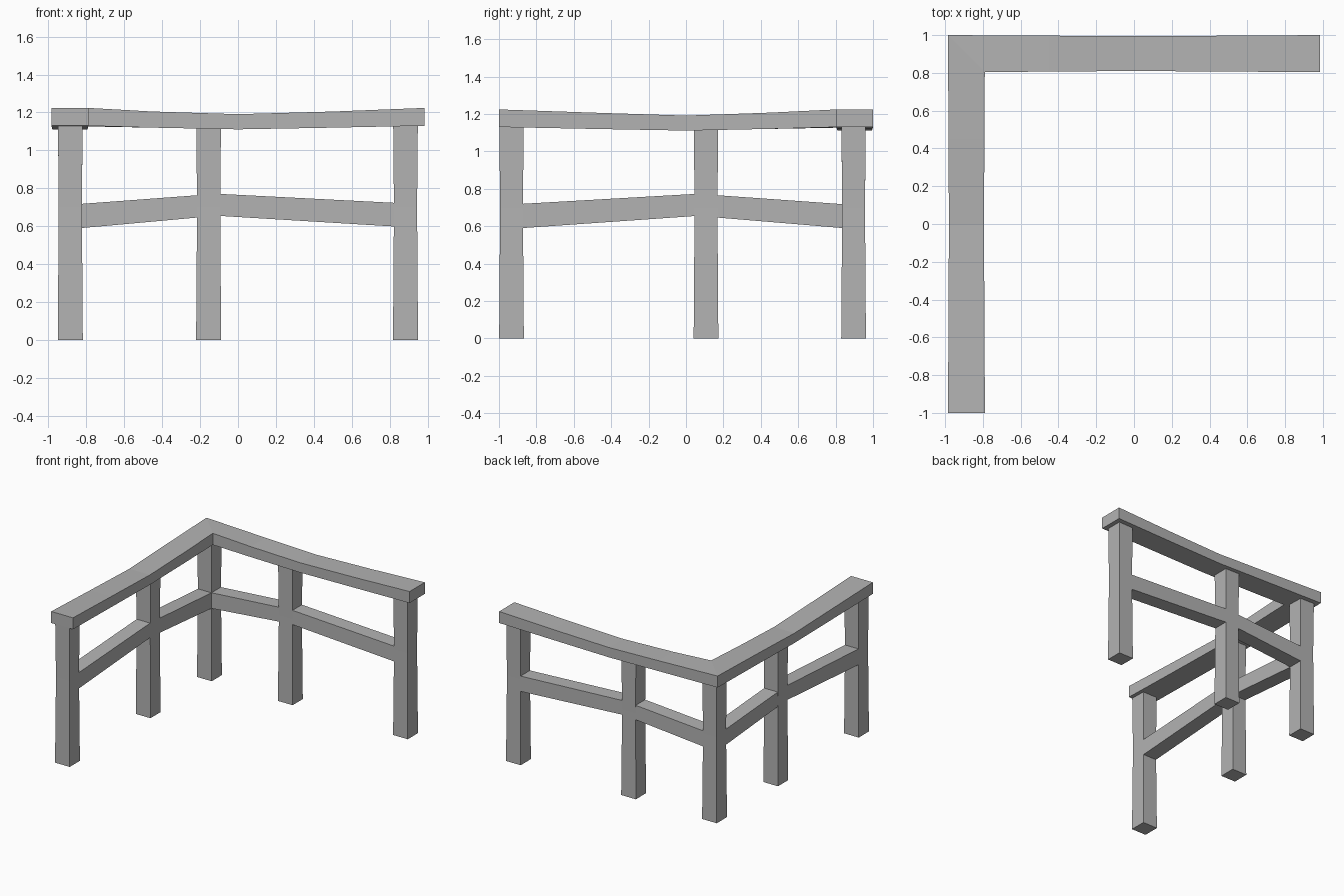
import bpy
import bmesh

cube = bpy.data.objects.get("Cube")
if cube:
    bpy.data.objects.remove(cube, do_unlink=True)

# Single plain grey
grey = bpy.data.materials.new("grey")
grey.use_nodes = True
colour = (0.45, 0.45, 0.45, 1)
grey.diffuse_color = colour
grey.node_tree.nodes["Principled BSDF"].inputs["Base Color"].default_value = colour


def loft(name, rings):
    """Join a row of four-cornered rings into a closed beam."""
    bm = bmesh.new()
    rows = [[bm.verts.new(p) for p in ring] for ring in rings]
    for a, b in zip(rows, rows[1:]):
        for i in range(4):
            j = (i + 1) % 4
            bm.faces.new((a[i], a[j], b[j], b[i]))
    bm.faces.new(rows[0])
    bm.faces.new(rows[-1])
    bmesh.ops.recalc_face_normals(bm, faces=bm.faces)
    mesh = bpy.data.meshes.new(name)
    bm.to_mesh(mesh)
    bm.free()
    mesh.materials.append(grey)
    obj = bpy.data.objects.new(name, mesh)
    bpy.context.collection.objects.link(obj)


def upright(outer, inner, bottom, top):
    """Vertical section through a beam, between two plan points."""
    return [(*outer, bottom), (*inner, bottom), (*inner, top), (*outer, top)]


# Posts, slightly waisted at mid height
def post(name, x, y, top):
    rings = []
    for z, h in ((0, 0.066), (0.7, 0.061), (top, 0.065)):
        rings.append([(x - h, y - h, z), (x + h, y - h, z),
                      (x + h, y + h, z), (x - h, y + h, z)])
    loft(name, rings)


SIDE_X, BACK_Y = -0.885, 0.896
post("front_post", SIDE_X, -0.933, 1.135)
post("side_middle_post", SIDE_X, 0.107, 1.125)
post("corner_post", SIDE_X, BACK_Y, 1.14)
post("back_middle_post", -0.155, BACK_Y, 1.125)
post("end_post", 0.884, BACK_Y, 1.14)

# Sagging top rail, swept along both arms and mitred at the corner
rail = []
for y, low, high, w in ((-1, 1.13, 1.224, 0.098), (-0.5, 1.12, 1.207, 0.095),
                        (0, 1.111, 1.191, 0.093), (0.45, 1.12, 1.207, 0.095)):
    rail.append(upright((-0.887 - w, y), (-0.887 + w, y), low, high))
rail.append(upright((-0.985, 1), (-0.79, 0.804), 1.13, 1.224))
for x, low, high, w in ((-0.45, 1.12, 1.205, 0.095), (0, 1.111, 1.191, 0.092),
                        (0.5, 1.12, 1.205, 0.095), (0.985, 1.13, 1.224, 0.098)):
    rail.append(upright((x, 0.902 + w), (x, 0.902 - w), low, high))
loft("top_rail", rail)

# Middle rails, rising to a peak at each middle post
W = 0.0605
loft("side_middle_rail", [
    upright((SIDE_X - W, y), (SIDE_X + W, y), low, high)
    for y, low, high in ((-0.9, 0.588, 0.718), (0.06, 0.655, 0.773), (0.86, 0.588, 0.716))])
loft("back_middle_rail", [
    upright((x, BACK_Y + W), (x, BACK_Y - W), low, high)
    for x, low, high in ((-0.85, 0.588, 0.716), (-0.11, 0.655, 0.771), (0.85, 0.597, 0.722))])
